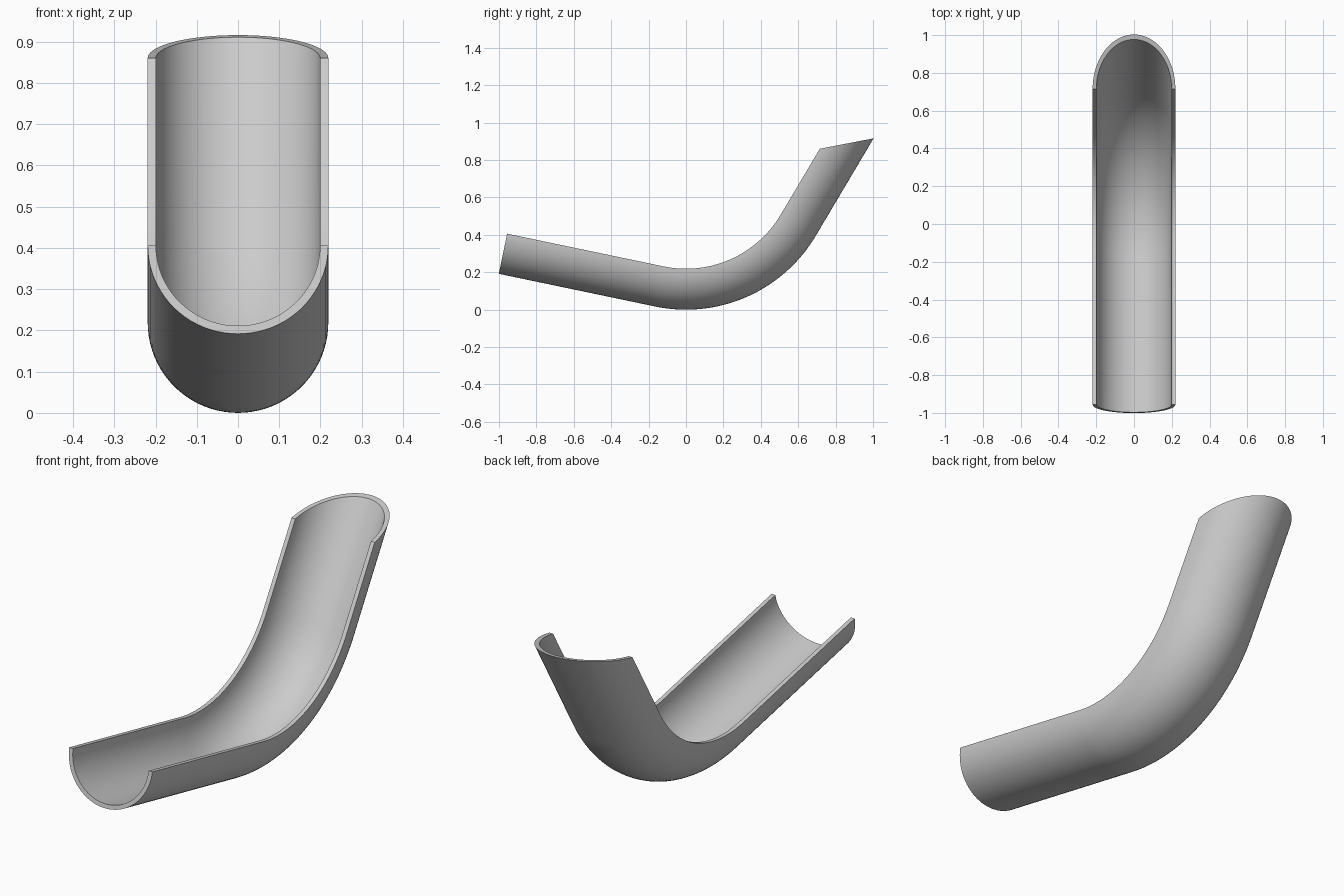
import bpy, bmesh, math

if "Cube" in bpy.data.objects:
    bpy.data.objects.remove(bpy.data.objects["Cube"])

R_OUT, R_IN = 0.219, 0.199          # half-pipe radii
BEND = 0.588                        # bend radius measured at the rim
A0, A1 = math.radians(-11.8), math.radians(59.3)
LEAD = 0.854                        # straight run before the bend
TAIL, SLANT = 0.411, 0.195          # straight run after it, and its slanted end
SEGS, BENDS = 40, 40


def place(a, run, x, d):
    """Point at bend angle a, pushed along the tangent by run, d below the rim."""
    r = BEND + d
    y = r * math.sin(a) + run * math.cos(a)
    z = R_OUT + BEND - r * math.cos(a) + run * math.sin(a)
    return (x, y, z)


def section(bm, a, run_at_rim, slant):
    """Closed half-ring: outer arc, then inner arc back again."""
    ring = []
    for r, order in ((R_OUT, range(SEGS + 1)), (R_IN, range(SEGS, -1, -1))):
        for i in order:
            t = math.pi * i / SEGS
            d = r * math.sin(t)
            run = run_at_rim + slant * d / R_OUT
            ring.append(bm.verts.new(place(a, run, r * math.cos(t), d)))
    return ring


bm = bmesh.new()
# Straight lead-in, circular bend, straight tail with a slanted cut
rings = [section(bm, A0, -LEAD, 0)]
rings += [section(bm, A0 + (A1 - A0) * k / BENDS, 0, 0) for k in range(BENDS + 1)]
rings.append(section(bm, A1, TAIL, SLANT))

n = len(rings[0])
for a, b in zip(rings, rings[1:]):
    for i in range(n):
        j = (i + 1) % n
        bm.faces.new((a[i], a[j], b[j], b[i]))

# End faces joining the outer and inner arcs
for ring in (rings[0], rings[-1]):
    for i in range(SEGS):
        bm.faces.new((ring[i], ring[i + 1], ring[n - 2 - i], ring[n - 1 - i]))
bmesh.ops.recalc_face_normals(bm, faces=bm.faces)

mesh = bpy.data.meshes.new("bent_trough")
bm.to_mesh(mesh)
bm.free()
trough = bpy.data.objects.new("bent_trough", mesh)
bpy.context.collection.objects.link(trough)
bpy.context.view_layer.objects.active = trough
trough.select_set(True)
bpy.ops.object.shade_smooth_by_angle(angle=math.radians(35))
